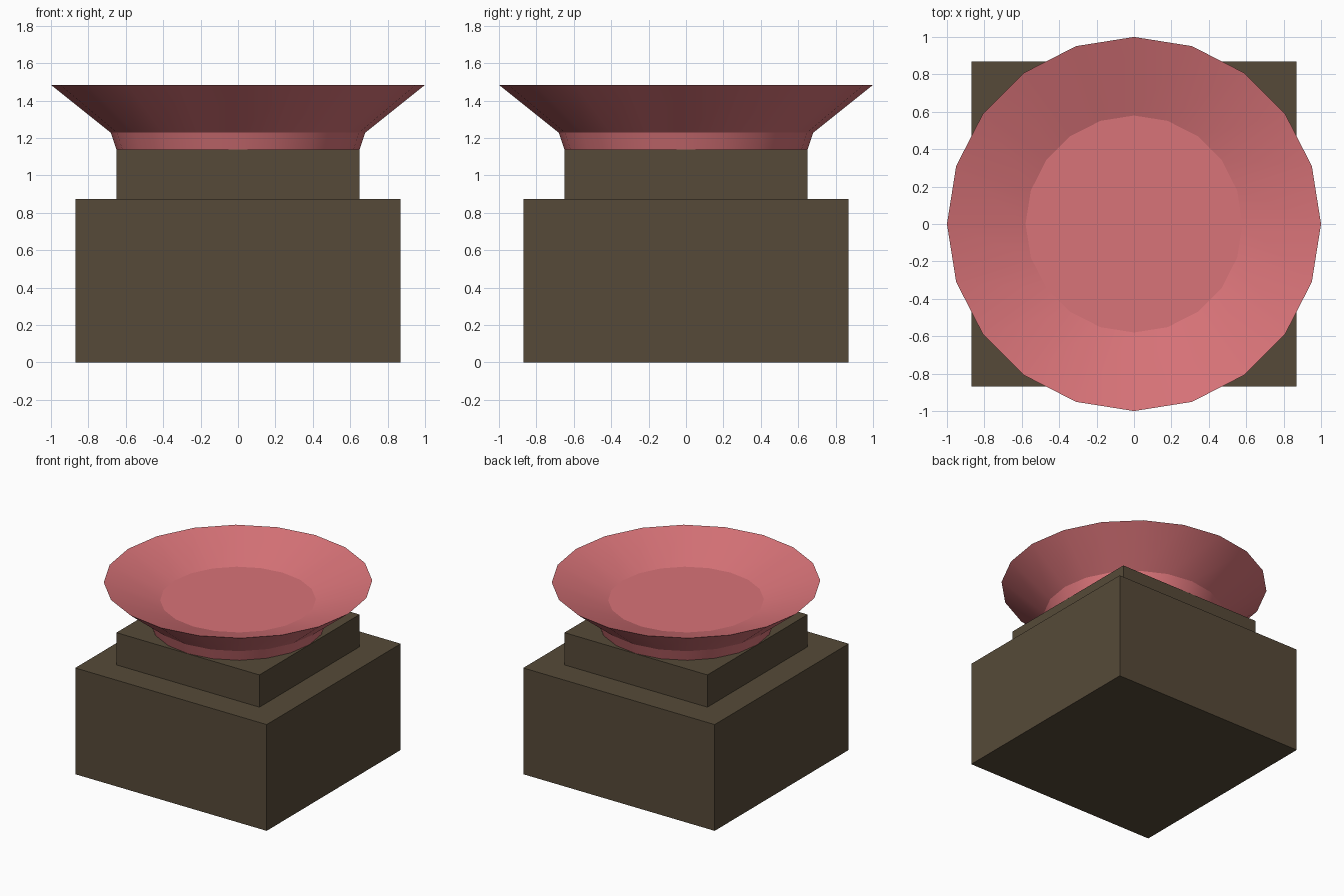
import bpy, bmesh, math

if "Cube" in bpy.data.objects:
    bpy.data.objects.remove(bpy.data.objects["Cube"])


def material(name, srgb):
    lin = [((c / 255 + 0.055) / 1.055) ** 2.4 for c in srgb]
    m = bpy.data.materials.new(name)
    m.diffuse_color = (*lin, 1)
    m.use_nodes = True
    m.node_tree.nodes["Principled BSDF"].inputs["Base Color"].default_value = m.diffuse_color
    return m


brown = material("dark_brown", (86, 74, 56))
pink = material("dusty_pink", (216, 115, 120))


def add_object(name, bm, mat):
    bmesh.ops.recalc_face_normals(bm, faces=bm.faces)
    me = bpy.data.meshes.new(name)
    bm.to_mesh(me)
    bm.free()
    me.materials.append(mat)
    ob = bpy.data.objects.new(name, me)
    bpy.context.collection.objects.link(ob)
    return ob


# Stepped square pedestal: extruded square sections (half width, z)
bm = bmesh.new()
rings = []
for h, z in [(0.87, 0), (0.87, 0.873), (0.65, 0.873), (0.65, 1.138)]:
    rings.append([bm.verts.new((x * h, y * h, z))
                  for x, y in ((-1, -1), (1, -1), (1, 1), (-1, 1))])
for a, b in zip(rings, rings[1:]):
    for i in range(4):
        j = (i + 1) % 4
        bm.faces.new((a[i], a[j], b[j], b[i]))
bm.faces.new(rings[0][::-1])
bm.faces.new(rings[-1])
add_object("pedestal", bm, brown)

# Shallow 20-sided bowl: foot, flared outside, sloped inside, flat floor
SIDES = 20
bm = bmesh.new()
rings = []
for r, z in [(0.65, 1.139), (0.68, 1.228), (1.0, 1.484), (0.58, 1.335)]:
    rings.append([bm.verts.new((r * math.cos(math.tau * i / SIDES),
                                r * math.sin(math.tau * i / SIDES), z))
                  for i in range(SIDES)])
for a, b in zip(rings, rings[1:]):
    for i in range(SIDES):
        j = (i + 1) % SIDES
        bm.faces.new((a[i], a[j], b[j], b[i]))
bm.faces.new(rings[0][::-1])
bm.faces.new(rings[-1])
bowl = add_object("bowl", bm, pink)

# Smooth around the bowl, keeping its rings crisp
for p in bowl.data.polygons:
    p.use_smooth = True
bpy.context.view_layer.objects.active = bowl
bowl.select_set(True)
bpy.ops.object.shade_smooth_by_angle(angle=math.radians(19))
